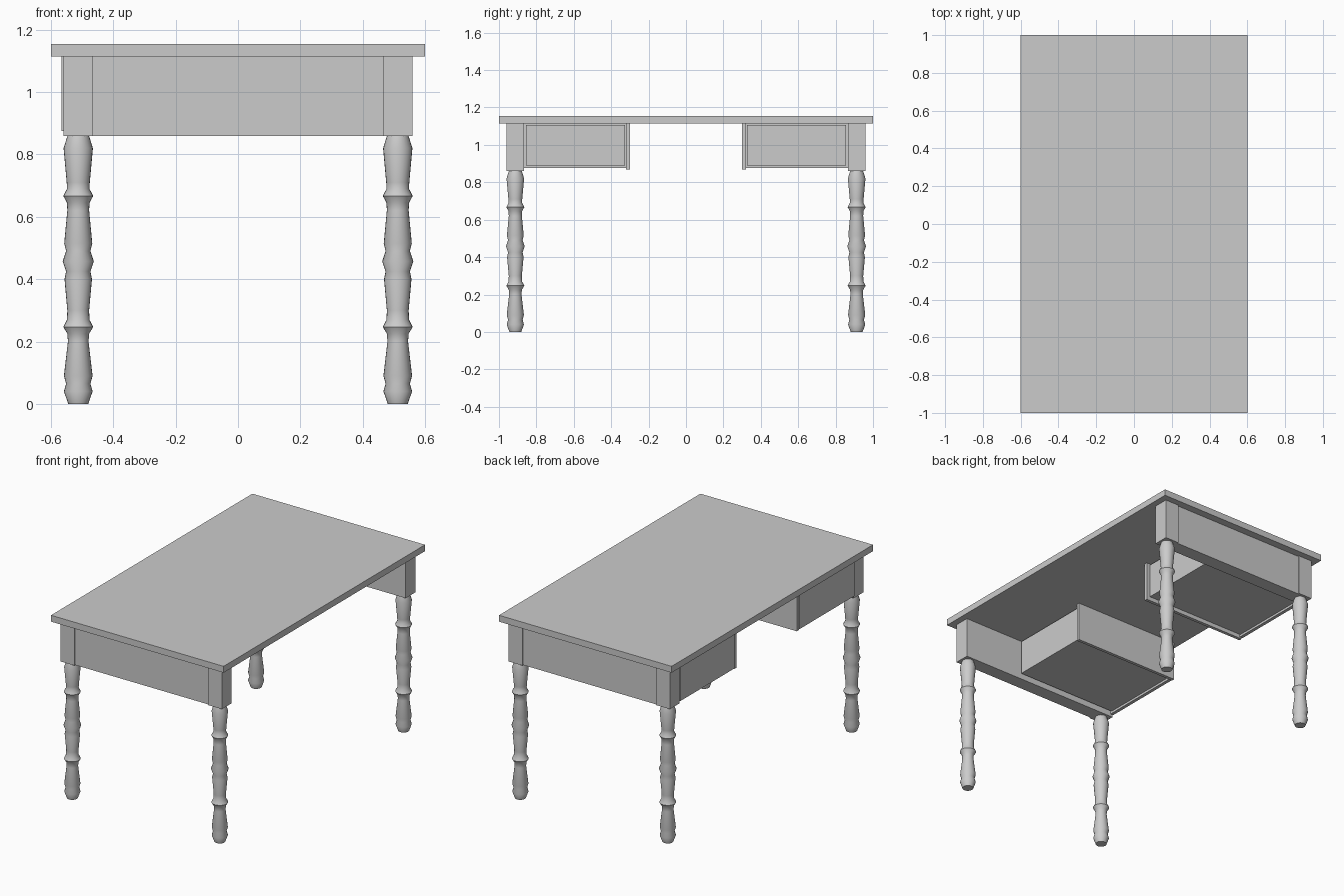
import bpy
import bmesh
import math

cube = bpy.data.objects.get("Cube")
if cube:
    bpy.data.objects.remove(cube, do_unlink=True)

# Single plain finish
GREY = (0.6, 0.6, 0.6, 1.0)
finish = bpy.data.materials.new("plain grey")
finish.use_nodes = True
finish.diffuse_color = GREY
finish.node_tree.nodes["Principled BSDF"].inputs["Base Color"].default_value = GREY


def add_object(name, bm):
    bmesh.ops.recalc_face_normals(bm, faces=bm.faces[:])
    mesh = bpy.data.meshes.new(name)
    bm.to_mesh(mesh)
    bm.free()
    mesh.materials.append(finish)
    obj = bpy.data.objects.new(name, mesh)
    bpy.context.collection.objects.link(obj)
    return obj


def box(name, xs, ys, zs):
    bm = bmesh.new()
    bmesh.ops.create_cube(bm, size=1)
    for v in bm.verts:
        for axis, (a, b) in enumerate((xs, ys, zs)):
            v.co[axis] = a if v.co[axis] < 0 else b
    return add_object(name, bm)


def turned_leg(name, x, y, profile, sides=24):
    bm = bmesh.new()
    verts = [bm.verts.new((x + r, y, z)) for r, z in profile]
    edges = [bm.edges.new(pair) for pair in zip(verts, verts[1:])]
    bmesh.ops.spin(bm, geom=verts + edges, cent=(x, y, 0), axis=(0, 0, 1),
                   angle=math.tau, steps=sides, use_duplicate=False)
    bmesh.ops.remove_doubles(bm, verts=bm.verts[:], dist=0.0001)
    bmesh.ops.holes_fill(bm, edges=[e for e in bm.edges if e.is_boundary], sides=0)
    obj = add_object(name, bm)
    bpy.ops.object.select_all(action="DESELECT")
    obj.select_set(True)
    bpy.context.view_layer.objects.active = obj
    bpy.ops.object.shade_smooth_by_angle(angle=math.radians(45))


# Radius and height up the turned leg
LEG = [(.032, 0), (.046, .04), (.039, .065), (.046, .09), (.033, .2), (.035, .225),
       (.048, .247), (.036, .27), (.035, .3), (.044, .4), (.039, .425), (.05, .457),
       (.039, .49), (.045, .515), (.035, .62), (.036, .645), (.048, .667),
       (.036, .69), (.037, .71), (.047, .82), (.034, .862)]
TOP, LOW = 1.115, 0.86        # underside of the top, bottom of the corner blocks
OUT_X, OUT_Y, BLOCK = 0.56, 0.96, 0.095

box("desk_top", (-0.6, 0.6), (-1, 1), (TOP, 1.155))

for end, side in (("front", -1), ("back", 1)):
    def span(a, b):
        return sorted((side * a, side * b))

    inner = OUT_Y - BLOCK
    # Corner blocks and legs
    for hand, sx in (("left", 1), ("right", -1)):
        xs = sorted((sx * OUT_X, sx * (OUT_X - BLOCK)))
        box(f"{end}_{hand}_corner_block", xs, span(inner, OUT_Y), (LOW, TOP))
        turned_leg(f"{end}_{hand}_leg", sx * (OUT_X - BLOCK / 2),
                   side * (OUT_Y - BLOCK / 2), LEG)
    # End apron between the blocks
    reach = OUT_X - BLOCK
    box(f"{end}_apron", (-reach, reach), span(inner, OUT_Y - 0.008), (LOW, TOP))
    # Drawer with its front plate and the panel beside it
    box(f"{end}_drawer_box", (-0.55, 0.15), span(0.325, 0.855), (0.89, 1.105))
    box(f"{end}_drawer_front", (-0.566, -0.545), span(0.32, inner), (0.876, TOP))
    box(f"{end}_drawer_side_panel", (-0.56, 0.17), span(0.3, 0.32), (0.868, TOP))
